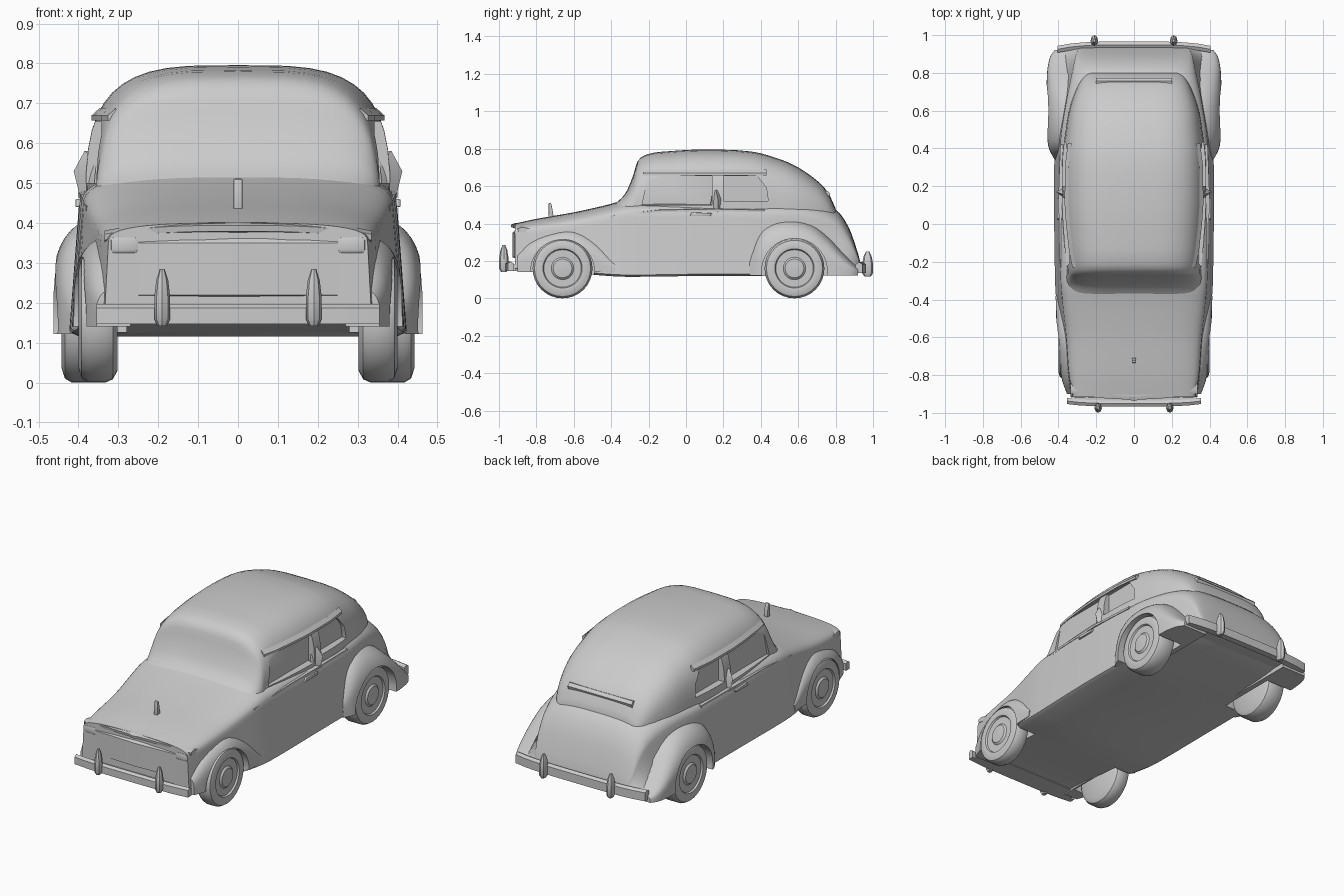
import bpy, bmesh
from math import sin, cos, pi, radians

if "Cube" in bpy.data.objects:
    bpy.data.objects.remove(bpy.data.objects["Cube"])


def make(name, bm, mirror=False, cutters=(), angle=35, bevel=0):
    bmesh.ops.recalc_face_normals(bm, faces=bm.faces)
    me = bpy.data.meshes.new(name)
    bm.to_mesh(me)
    bm.free()
    ob = bpy.data.objects.new(name, me)
    bpy.context.collection.objects.link(ob)
    if bevel:
        m = ob.modifiers.new("Bevel", 'BEVEL')
        m.width, m.segments = bevel, 2
    if mirror:
        ob.modifiers.new("Mirror", 'MIRROR').use_mirror_merge = False
    for c in cutters:
        m = ob.modifiers.new("Cut", 'BOOLEAN')
        m.operation, m.object, m.solver = 'DIFFERENCE', c, 'EXACT'
    bpy.ops.object.select_all(action='DESELECT')
    ob.select_set(True)
    bpy.context.view_layer.objects.active = ob
    for m in list(ob.modifiers):
        bpy.ops.object.modifier_apply(modifier=m.name)
    if angle:
        bpy.ops.object.shade_smooth_by_angle(angle=radians(angle))
    return ob


def loft(rings):
    bm = bmesh.new()
    vs = [[bm.verts.new(p) for p in r] for r in rings]
    n = len(vs[0])
    for a, b in zip(vs, vs[1:]):
        for i in range(n):
            bm.faces.new((a[i], a[(i + 1) % n], b[(i + 1) % n], b[i]))
    bm.faces.new(vs[0])
    bm.faces.new(vs[-1])
    return bm


def arc(x0, w, z0, zt, n, k=12):
    """Superellipse quarter from the side (w, z0) up to the crown (x0, zt)."""
    return [(x0 + (w - x0) * abs(cos(t)) ** (2 / n), z0 + (zt - z0) * sin(t) ** (2 / n))
            for t in [pi / 2 * i / k for i in range(k)]] + [(x0, zt)]


def interp(rows, steps=4):
    """Smooth subdivision of station rows."""
    out = []
    for i in range(len(rows) - 1):
        p0, p1, p2, p3 = (rows[max(0, min(len(rows) - 1, i + d))] for d in (-1, 0, 1, 2))
        for s in range(steps):
            t = s / steps
            row = [p1[0] + (p2[0] - p1[0]) * t]
            for c in range(1, len(p1)):
                m1 = (p2[c] - p0[c]) / (p2[0] - p0[0]) * (p2[0] - p1[0])
                m2 = (p3[c] - p1[c]) / (p3[0] - p1[0]) * (p2[0] - p1[0])
                row.append((2*t**3 - 3*t*t + 1) * p1[c] + (t**3 - 2*t*t + t) * m1
                           + (3*t*t - 2*t**3) * p2[c] + (t**3 - t*t) * m2)
            out.append(row)
    return out + [list(rows[-1])]


def symmetric(half, y):
    right = [(x, y, z) for x, z in half]
    return right + [(-x, y, z) for x, z in reversed(half) if x > 1e-5]


def extrude_x(poly, x0, x1):
    return loft([[(x, y, z) for y, z in poly] for x in (x0, x1)])


def disc(y, z, r, n=40):
    return [(y + r * cos(2*pi*i/n), z + r * sin(2*pi*i/n)) for i in range(n)]


def lathe_x(profile, y, z, n=32):
    return loft([[(x, yy, zz) for yy, zz in disc(y, z, r, n)] for x, r in profile])


# cutters: wheel wells and side windows
wells = [make("front_well_cutter", extrude_x(disc(-.66, .145, .17), .28, .6), True, angle=0),
         make("rear_well_cutter", extrude_x(disc(.58, .145, .175), .3, .6), True, angle=0)]
win1 = [(-.235, .5), (.14, .5), (.14, .655), (-.2, .655)]
win2 = [(.2, .52), (.44, .52), (.43, .59), (.38, .655), (.2, .655)]
windows = [make("window_cutter", extrude_x(w, .342, .6), True, angle=0) for w in (win1, win2)]

# lower body: y, bottom z, sill width, shoulder width, shoulder z, top z
body = [(-.915, .15, .335, .325, .35, .40), (-.8, .15, .355, .345, .35, .425),
        (-.6, .135, .385, .36, .37, .46), (-.42, .12, .41, .38, .41, .50),
        (-.3, .115, .418, .39, .43, .53), (.1, .12, .423, .40, .43, .53),
        (.45, .12, .42, .39, .42, .53), (.65, .13, .41, .36, .40, .52),
        (.8, .14, .40, .33, .34, .475), (.87, .15, .39, .315, .28, .38),
        (.92, .15, .37, .30, .2, .24), (.935, .15, .36, .28, .17, .18)]
rings = []
for y, zb, wb, wm, zs, zt in interp(body, 3):
    half = [(0, zb), (wb - .02, zb), (wb, zb + .01)] + arc(0, wm, zs, zt, 3)
    rings.append(symmetric(half, y))
make("lower_body", loft(rings), cutters=wells)

# cabin: y, half width, roof z
cabin = [(-.38, .355, .505), (-.325, .36, .56), (-.285, .36, .65), (-.258, .355, .735),
         (-.2, .36, .772), (-.1, .37, .786), (.1, .382, .796), (.35, .38, .785),
         (.5, .362, .745), (.6, .345, .70), (.7, .312, .63), (.76, .282, .565), (.8, .25, .48)]
rings = [symmetric([(0, .38)] + arc(0, w, .4, zt, 3.6), y) for y, w, zt in interp(cabin, 3)]
make("cabin", loft(rings), cutters=windows)


# fenders: y, outer width, top z
def fender(name, rows, xin, zb, n):
    rings = [[(xin, y, zb)] + [(x, y, z) for x, z in
             [(w, zb)] + arc(xin, w, zb + (zt - zb) * .3, zt, n)] for y, w, zt in interp(rows, 3)]
    return make(name, loft(rings), True, wells)


fender("front_fender", [(-.9, .355, .24), (-.83, .38, .31), (-.72, .4, .355), (-.6, .41, .37),
                        (-.48, .412, .31), (-.38, .415, .2)], .27, .14, 3)
fender("rear_fender", [(.34, .42, .24), (.39, .447, .36), (.45, .46, .41), (.55, .465, .425),
                       (.67, .465, .397), (.76, .462, .33), (.83, .457, .255), (.89, .442, .192),
                       (.92, .42, .165)], .27, .122, 2.8)

# wheels with shallow hub caps
for name, y, xi, xo in (("front_wheels", -.66, .302, .4), ("rear_wheels", .58, .32, .442)):
    prof = [(xi, .02), (xi, .13), (xi + .012, .152), (xi + .03, .16), (xo - .025, .16),
            (xo - .008, .15), (xo, .125), (xo - .003, .105), (xo - .012, .1),
            (xo - .012, .06), (xo - .003, .05), (xo, .015)]
    make(name, lathe_x(prof, y, .16), True)


# bumpers: bars swept back at the ends, upright guards
def bumper(name, ymid, yend, half, z0, z1, d):
    rings = []
    for i in range(-6, 7):
        t = i / 6
        y = ymid + (yend - ymid) * t ** 4
        rings.append([(half * t, y - d, z0), (half * t, y + d, z0), (half * t, y + d, z1 - .01),
                      (half * t, y, z1), (half * t, y - d, z1 - .01)])
    make(name, loft(rings))


def guard(name, x, y, z0, z1, ry):
    rings = []
    for t, s in ((0, .6), (.12, 1), (.5, 1), (.8, .75), (1, .3)):
        rings.append([(x + .02 * s * cos(a * pi / 4), y + ry * s * sin(a * pi / 4),
                       z0 + (z1 - z0) * t) for a in range(8)])
    make(name, loft(rings), True)


bumper("front_bumper", -.95, -.937, .355, .147, .197, .016)
bumper("rear_bumper", .948, .925, .405, .135, .193, .018)
guard("front_bumper_guards", .19, -.974, .142, .285, .025)
guard("rear_bumper_guards", .21, .971, .118, .25, .029)

# bumper mounts and tail valance
for name, y0, y1 in (("front_valance", -.95, -.85), ("rear_valance", .85, .945)):
    make(name, extrude_x([(y0, .147), (y1, .147), (y1, .18), (y0, .18)], -.33, .33))

# bonnet lip above the grille, pointed at the centre
rings = []
for i in range(-10, 11):
    t = i / 10
    x, y = .335 * t, -.926 + .03 * t * t - .008 * (abs(t) < .05)
    z = .399 - .022 * abs(t) ** 3
    rings.append([(x, y, z - .02), (x, y - .003, z - .005), (x, y + .02, z + .004),
                  (x, y + .06, z - .005), (x, y + .06, z - .03)])
make("bonnet_lip", loft(rings))

# bulged grille panel and corner lamps
make("grille", loft([[(x, -.9, .21), (x, y, .22), (x, y, .35), (x, -.9, .375)]
     for x, y in ((-.25, -.917), (-.12, -.922), (0, -.928), (.12, -.922), (.25, -.917))]))
make("front_lamps", extrude_x([(-.918, .325), (-.885, .31), (-.885, .37), (-.918, .365)],
                              .25, .32), True, bevel=.008)

# bonnet ornament
make("bonnet_ornament", extrude_x([(-.735, .42), (-.705, .42), (-.715, .48), (-.722, .512),
                                   (-.734, .51)], -.011, .011), bevel=.003)

# slim gutter above the windows, hugging the roof
rings = [[(x - .02, y, .657), (x, y, .657), (x, y, .67), (x - .02, y, .688)]
         for y, x in ((-.23, .326), (-.15, .343), (0, .36), (.1, .367), (.3, .366), (.43, .35))]
make("roof_gutter", loft(rings), True)

# belt moulding, door pillar blade and handles
rings = [[(x - .03, y, z), (x + .003, y, z), (x + .003, y, z + .012), (x - .03, y, z + .018)]
         for y, x, z in ((-.4, .378, .43), (-.15, .392, .46), (.15, .397, .465), (.42, .387, .46))]
make("belt_moulding", loft(rings), True)
make("pillar_blade", loft([[(.36, .13, .45), (.39, .17, .44), (.36, .2, .47)],
                           [(.36, .13, .5), (.412, .17, .53), (.36, .2, .53)],
                           [(.355, .14, .56), (.385, .16, .58), (.355, .18, .58)]]), True)
make("door_handle", extrude_x([(.02, .44), (.13, .44), (.14, .455), (.03, .46)], .38, .408),
     True, bevel=.004)

# boot lid ridge
make("boot_hinge", extrude_x([(.735, .57), (.757, .575), (.772, .56), (.765, .54)], -.2, .2))

for c in wells + windows:
    c.hide_render = True
    c.hide_viewport = True
